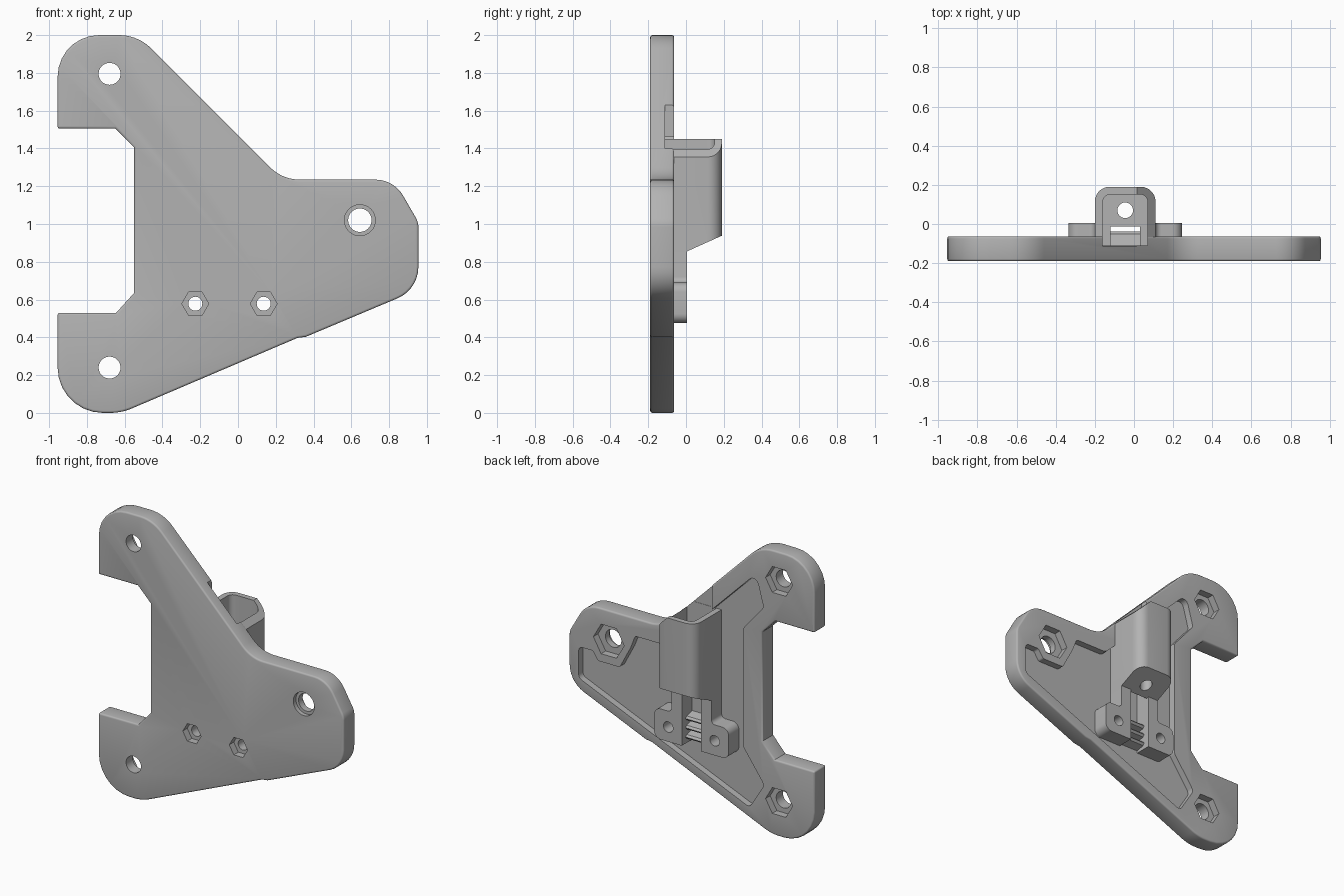
import bpy, bmesh, math
from mathutils import Vector

if "Cube" in bpy.data.objects:
    bpy.data.objects.remove(bpy.data.objects["Cube"], do_unlink=True)

grey = bpy.data.materials.new("matte grey")
grey.use_nodes = True
grey.diffuse_color = (0.45, 0.45, 0.45, 1)
grey.node_tree.nodes["Principled BSDF"].inputs["Base Color"].default_value = grey.diffuse_color

FRONT, BACK, FLOOR = -0.19, -0.063, -0.11
MID = -0.045  # centre line of socket and clamp


def rounded(corners, steps=7):
    """Polygon with a fillet at each corner (a, b, radius)."""
    out = []
    for i, (a, b, r) in enumerate(corners):
        p = Vector((a, b))
        d1 = (Vector(corners[i - 1][:2]) - p).normalized()
        d2 = (Vector(corners[(i + 1) % len(corners)][:2]) - p).normalized()
        if r == 0:
            out.append(p)
            continue
        half = d1.angle(d2) / 2
        start, end = p + d1 * r / math.tan(half), p + d2 * r / math.tan(half)
        c = p + (d1 + d2).normalized() * r / math.sin(half)
        sweep = (start - c).angle_signed(end - c)
        for k in range(steps + 1):
            t = -sweep * k / steps
            v = start - c
            out.append(c + Vector((v.x * math.cos(t) - v.y * math.sin(t),
                                   v.x * math.sin(t) + v.y * math.cos(t))))
    return out


def ngon(x, z, r, n):
    return [(x + r * math.cos(math.tau * i / n), z + r * math.sin(math.tau * i / n)) for i in range(n)]


def box(x0, x1, z0, z1):
    return [(x0, z0), (x1, z0), (x1, z1), (x0, z1)]


def prism(name, pts, lo, hi, axis="y"):
    """Extrude a profile along y (profile in x, z) or along z (profile in x, y)."""
    bm = bmesh.new()
    ends = []
    for h in (lo, hi):
        vs = [bm.verts.new((a, h, b) if axis == "y" else (a, b, h)) for a, b in pts]
        ends.append(vs)
        bm.faces.new(vs)
    n = len(pts)
    for i in range(n):
        j = (i + 1) % n
        bm.faces.new((ends[0][i], ends[0][j], ends[1][j], ends[1][i]))
    bmesh.ops.recalc_face_normals(bm, faces=bm.faces)
    me = bpy.data.meshes.new(name)
    bm.to_mesh(me)
    bm.free()
    ob = bpy.data.objects.new(name, me)
    me.materials.append(grey)
    bpy.context.collection.objects.link(ob)
    return ob


def apply(ob, mod):
    bpy.context.view_layer.objects.active = ob
    bpy.ops.object.modifier_apply(modifier=mod.name)


def cut(ob, *args, **kw):
    tool = prism("cutter", *args, **kw)
    tool.hide_render = True
    mod = ob.modifiers.new("cut", "BOOLEAN")
    mod.operation, mod.solver, mod.object = "DIFFERENCE", "EXACT", tool
    apply(ob, mod)
    bpy.data.objects.remove(tool, do_unlink=True)


def slice_off(ob, point, normal):
    """Remove everything on the normal's side of a plane and cap it."""
    bm = bmesh.new()
    bm.from_mesh(ob.data)
    res = bmesh.ops.bisect_plane(bm, geom=bm.verts[:] + bm.edges[:] + bm.faces[:],
                                 plane_co=point, plane_no=normal, clear_outer=True)
    edges = [e for e in res["geom_cut"] if isinstance(e, bmesh.types.BMEdge)]
    bmesh.ops.contextual_create(bm, geom=edges)
    bmesh.ops.recalc_face_normals(bm, faces=bm.faces)
    bm.to_mesh(ob.data)
    bm.free()


def smooth(ob):
    bpy.ops.object.select_all(action="DESELECT")
    ob.select_set(True)
    bpy.context.view_layer.objects.active = ob
    bpy.ops.object.shade_smooth_by_angle(angle=math.radians(32))


# Mounting plate with softened rim
plate = prism("mounting_plate", rounded([
    (-.955, 1.505, .012), (-.955, 2, .22), (-.53, 2, .24), (.235, 1.235, .22),
    (.825, 1.235, .17), (.955, 1.01, .1), (.955, .653, .18), (.36, .403, 0), (.315, .397, 0),
    (-.617, 0, .3), (-.955, 0, .24), (-.955, .53, .012), (-.645, .53, 0),
    (-.55, .635, 0), (-.55, 1.405, 0), (-.65, 1.505, 0)]), FRONT, BACK)
bev = plate.modifiers.new("rim", "BEVEL")
bev.width, bev.segments, bev.limit_method, bev.angle_limit = .015, 3, "ANGLE", math.radians(60)
apply(plate, bev)

# Recess in the back, going round the hexagonal boss
cut(plate, rounded([
    (-.4, 1.39, .04), (-.56, 1.58, .03), (-.5, 1.8, .04), (.19, 1.11, .06), (.44, 1.11, .02),
    (.475, 1.02, .02), (.56, .86, .02), (.73, .86, .02), (.77, .92, .02), (.88, .92, .03),
    (.88, .7, .04), (-.45, .145, .03), (-.565, .33, .04), (-.4, .56, .04)], 4), FLOOR, .3)
# Channel out through the sloping edge
cut(plate, box(-.16, .07, 1, 1.75), FLOOR - .002, .3)

# Fixing holes with nut pockets behind
for x, z, r, nut in ((-.68, 1.795, .058, .105), (-.68, .24, .058, .105), (.645, 1.02, .062, .12)):
    cut(plate, ngon(x, z, r, 32), -.5, .3)
    cut(plate, ngon(x, z, nut, 6), FLOOR - .004, .3)
cut(plate, ngon(.645, 1.02, .082, 32), -.5, FRONT + .03)

# Clamp bolts: nut pockets in the front
for side in (-1, 1):
    x = MID + side * .181
    cut(plate, ngon(x, .578, .037, 24), -.5, .3)
    cut(plate, ngon(x, .578, .071, 6), -.5, FRONT + .05)

    # Clamp ear and upright
    shape = rounded([(.075, .475, 0), (.29, .475, .05), (.29, .69, .05),
                     (.155, .69, .03), (.155, .92, 0), (.075, .92, 0)])
    ear = prism("clamp_ear_" + ("right" if side < 0 else "left"),
                [(MID + side * p.x, p.y) for p in shape], FLOOR - .003, .004)
    cut(ear, ngon(x, .578, .037, 24), -.5, .3)
    smooth(ear)

# Gripping ribs between the ears
for i in range(3):
    z = .52 + i * .065
    rib = prism("grip_rib_%d" % (i + 1), [
        (y, zz) for y, zz in ((FLOOR - .003, z - .03), (-.05, z - .014), (-.038, z),
                              (-.05, z + .014), (FLOOR - .003, z + .03))], 0, 1)
    # turn the profile so the rib runs across the gap
    for v in rib.data.vertices:
        a, h, b = v.co
        v.co = (MID - .078 + h * .156, a, b)
    rib.data.flip_normals()

# Socket: rounded sleeve, sliced by the plate's slope above and a slant below
socket = prism("socket", rounded([
    (MID - .155, FLOOR - .003, 0), (MID + .155, FLOOR - .003, 0),
    (MID + .155, .19, .075), (MID - .155, .19, .075)]), .7, 1.45, axis="z")
slice_off(socket, (0, 0, 1.465), (1, 0, 1))
slice_off(socket, (0, -.05, .83), (0, .45, -1))
cut(socket, rounded([
    (MID - .115, FLOOR, 0), (MID + .115, FLOOR, 0),
    (MID + .115, .152, .04), (MID - .115, .152, .04)]), 1.02, 2, axis="z")
cut(socket, box(MID - .075, MID + .075, -.5, -.012), .5, 1.1, axis="z")
cut(socket, ngon(MID, .07, .04, 24), .5, 1.1, axis="z")

for ob in (plate, socket):
    smooth(ob)
